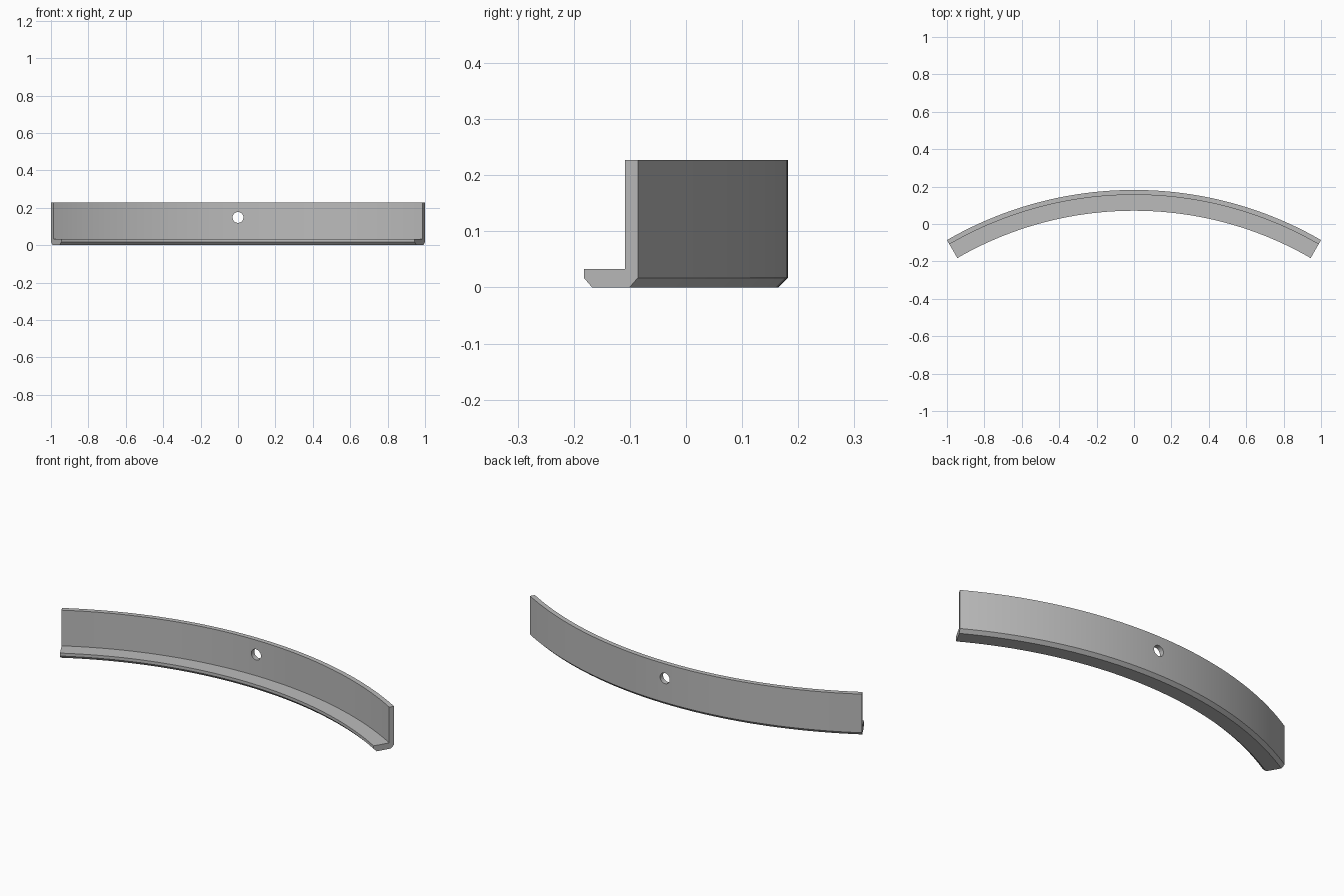
import bpy, bmesh, math

cube = bpy.data.objects.get("Cube")
if cube:
    bpy.data.objects.remove(cube, do_unlink=True)

# Dimensions
OUTER, WALL, INNER = 2.0, 1.974, 1.889
HEIGHT, LEDGE, CHAMFER = 0.227, 0.033, 0.017
CENTRE_Y = 0.182 - OUTER
HALF_ANGLE = math.radians(30)
STEPS = 64

grey = bpy.data.materials.new("plain grey")
grey.use_nodes = True
colour = (0.5, 0.5, 0.5, 1)
grey.diffuse_color = colour
grey.node_tree.nodes["Principled BSDF"].inputs["Base Color"].default_value = colour

# L-shaped section (radius, height) with chamfered lower corners
section = [(INNER + CHAMFER, 0), (OUTER - CHAMFER, 0), (OUTER, CHAMFER),
           (OUTER, HEIGHT), (WALL, HEIGHT), (WALL, LEDGE),
           (INNER, LEDGE), (INNER, CHAMFER)]

# Curved rail: the section swept along an arc
bm = bmesh.new()
rings = []
for i in range(STEPS + 1):
    a = HALF_ANGLE * (2 * i / STEPS - 1)
    rings.append([bm.verts.new((r * math.sin(a), CENTRE_Y + r * math.cos(a), z))
                  for r, z in section])
n = len(section)
for a, b in zip(rings, rings[1:]):
    for j in range(n):
        k = (j + 1) % n
        bm.faces.new((a[j], a[k], b[k], b[j]))
bm.faces.new(rings[0])
bm.faces.new(rings[-1][::-1])
bmesh.ops.recalc_face_normals(bm, faces=bm.faces)
mesh = bpy.data.meshes.new("curved_rail")
bm.to_mesh(mesh)
bm.free()
rail = bpy.data.objects.new("curved_rail", mesh)
bpy.context.collection.objects.link(rail)
mesh.materials.append(grey)

# Screw hole through the middle of the wall
bpy.ops.mesh.primitive_cylinder_add(vertices=32, radius=0.029, depth=0.2,
                                    location=(0, 0.17, 0.148),
                                    rotation=(math.pi / 2, 0, 0))
cutter = bpy.context.object
cutter.name = "hole_cutter"
cutter.hide_render = True
cutter.data.materials.append(grey)

bpy.ops.object.select_all(action='DESELECT')
rail.select_set(True)
bpy.context.view_layer.objects.active = rail
cut = rail.modifiers.new("screw_hole", 'BOOLEAN')
cut.operation = 'DIFFERENCE'
cut.solver = 'EXACT'
cut.object = cutter
bpy.ops.object.modifier_apply(modifier=cut.name)
bpy.data.objects.remove(cutter, do_unlink=True)

bpy.ops.object.shade_smooth_by_angle(angle=math.radians(30))
